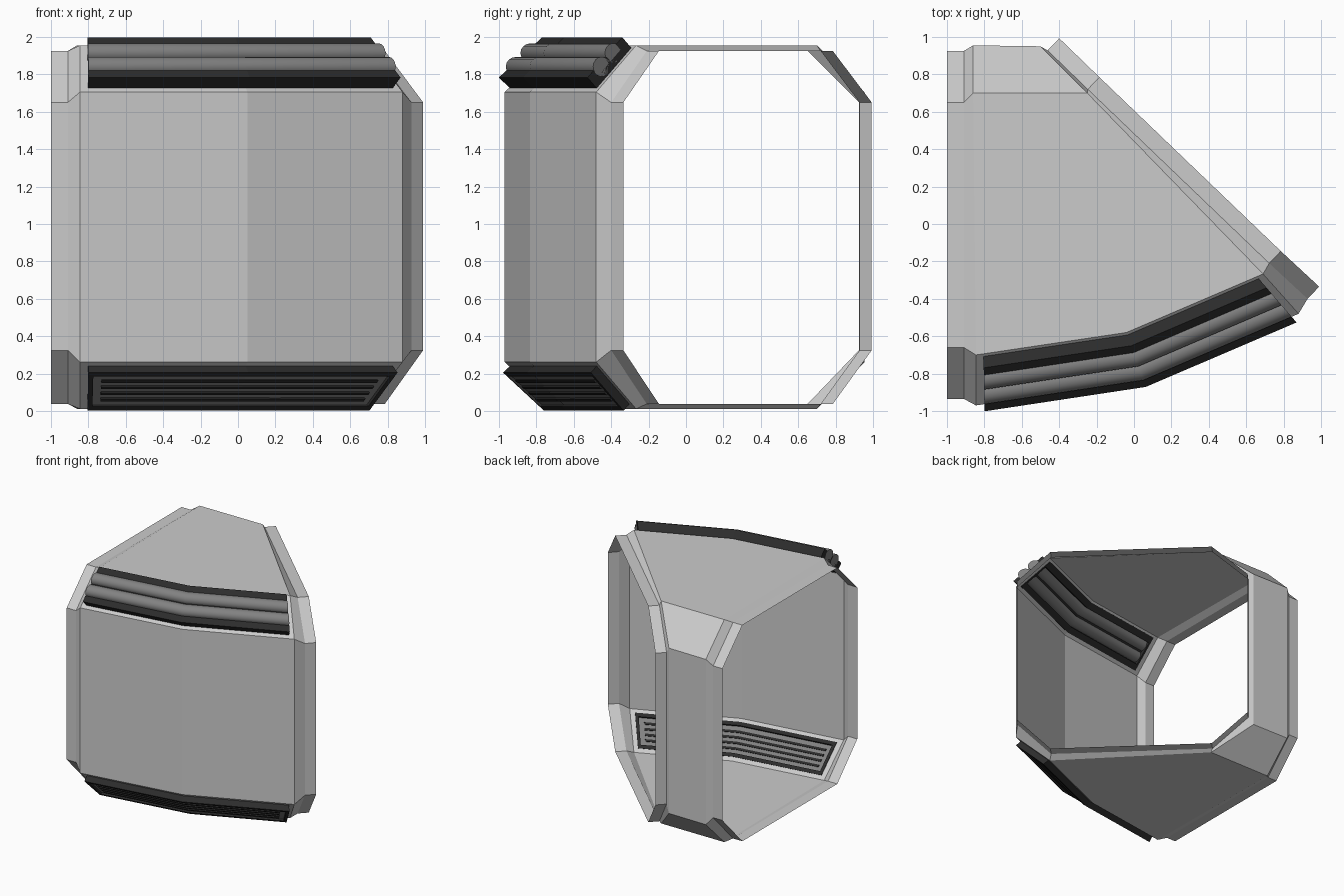
import bpy, bmesh, math
from mathutils import Vector

if "Cube" in bpy.data.objects:
    bpy.data.objects.remove(bpy.data.objects["Cube"])

R = math.sqrt(0.5)
Z_LOW, Z_HIGH = 0.262, 1.705          # wall bottom / top of the main section
CH = 0.25                             # chamfer size
SL = CH / R                           # chamfer slope length

# Plan of the bent front wall and of the matching ceiling edge
WALL = [Vector(p) for p in ((-0.845, -0.97), (0.05, -0.835), (0.88, -0.48))]
CEIL = [Vector(p) for p in ((-0.845, -0.70), (-0.04, -0.58), (0.69, -0.267))]


def material(name, v):
    m = bpy.data.materials.new(name)
    m.diffuse_color = (v, v, v, 1)
    m.use_nodes = True
    m.node_tree.nodes["Principled BSDF"].inputs["Base Color"].default_value = m.diffuse_color
    return m


DARK = material("dark_trim", 0.025)
PIPE = material("pipe_grey", 0.22)


def finish(name, bm, mat=None, smooth=False):
    bmesh.ops.remove_doubles(bm, verts=bm.verts, dist=0.0005)
    bmesh.ops.recalc_face_normals(bm, faces=bm.faces)
    me = bpy.data.meshes.new(name)
    bm.to_mesh(me)
    bm.free()
    ob = bpy.data.objects.new(name, me)
    bpy.context.collection.objects.link(ob)
    if mat:
        me.materials.append(mat)
    if smooth:
        bpy.context.view_layer.objects.active = ob
        ob.select_set(True)
        bpy.ops.object.shade_smooth_by_angle(angle=math.radians(40))
        ob.select_set(False)
    return ob


def face(bm, pts):
    bm.faces.new([bm.verts.new(p) for p in pts])


def chamfer_pt(u, s, n, top):
    """Point on the front chamfer: u 0..2 along, s up/down the slope, n outward."""
    o = R * (n - s)
    i = 0 if u <= 1 else 1
    k = -o / CH
    a, b = (WALL[j].lerp(CEIL[j], k) for j in (i, i + 1))
    p = a.lerp(b, u - i)
    z = Z_HIGH + R * (s + n) if top else Z_LOW - R * (s + n)
    return Vector((p.x, p.y, z))


def sweep(bm, profile, us, top):
    """Closed bar running along the chamfer with capped ends."""
    rings = [[chamfer_pt(u, s, n, top) for s, n in profile] for u in us]
    for a, b in zip(rings, rings[1:]):
        for i in range(len(profile)):
            j = (i + 1) % len(profile)
            face(bm, (a[i], a[j], b[j], b[i]))
    face(bm, rings[0])
    face(bm, rings[-1])


def rect(s0, s1, n0, n1):
    return [(s0, n0), (s1, n0), (s1, n1), (s0, n1)]


# Octagonal rings: front wall, front ceiling, back ceiling, back wall plan points
def ring(plan, zs):
    z0, z1, z2, z3 = zs
    fw, fc, bc, bw = (Vector(p) for p in plan)
    order = ((fw, z1), (fw, z2), (fc, z3), (bc, z3), (bw, z2), (bw, z1), (bc, z0), (fc, z0))
    return [Vector((p.x, p.y, z)) for p, z in order]


Z_RIM = (0.038, 0.325, 1.65, 1.925)
Z_MAIN = (Z_LOW - CH, Z_LOW, Z_HIGH, Z_HIGH + CH)
rim_left = [(-0.935), (-0.66), 0.65, 0.925]
end_right = [(0.99, -0.335), (0.785, -0.145), (-0.185, 0.785), (-0.40, 0.993)]
ring_l0 = ring([(-1.0, y) for y in rim_left], Z_RIM)
ring_l1 = ring([(-0.91, y) for y in rim_left], Z_RIM)
ring_a = ring([WALL[0], CEIL[0], (-0.86, 0.70), (-0.86, 0.955)], Z_MAIN)
ring_b = ring([WALL[2], CEIL[2], (-0.25, 0.70), (-0.50, 0.95)], Z_MAIN)
ring_r1 = ring([(x - 0.062, y - 0.065) for x, y in end_right], Z_RIM)
ring_r0 = ring(end_right, Z_RIM)

# Corridor shell
bm = bmesh.new()
for a, b in ((ring_l0, ring_l1), (ring_l1, ring_a), (ring_b, ring_r1), (ring_r1, ring_r0)):
    for i in range(8):
        j = (i + 1) % 8
        face(bm, (a[i], a[j], b[j], b[i]))
for i in (3, 4, 5):                                    # back wall and its chamfers
    face(bm, (ring_a[i], ring_a[i + 1], ring_b[i + 1], ring_b[i]))
for w0, w1 in zip(WALL, WALL[1:]):                     # bent front wall
    face(bm, [(w0.x, w0.y, Z_LOW), (w1.x, w1.y, Z_LOW), (w1.x, w1.y, Z_HIGH), (w0.x, w0.y, Z_HIGH)])
for f, b, z in ((2, 3, Z_MAIN[3]), (7, 6, Z_MAIN[0])):  # ceiling and floor
    face(bm, (ring_a[f], (CEIL[1].x, CEIL[1].y, z), ring_b[f], ring_b[b], ring_a[b]))
U0, U1 = 0.05, 1.955
for top in (True, False):                              # front chamfers with a window
    us, ss = (0, U0, 1, U1, 2), (0, 0.035, 0.315, SL)
    for i in range(4):
        for k in range(3):
            if k == 1 and i in (1, 2):
                continue
            face(bm, [chamfer_pt(u, s, 0, top) for u, s in
                      ((us[i], ss[k]), (us[i + 1], ss[k]), (us[i + 1], ss[k + 1]), (us[i], ss[k + 1]))])
finish("corridor_shell", bm)

# Upper pipe rack: rails, end plates and middle strip
bm = bmesh.new()
span = (U0, 1, U1)
sweep(bm, rect(0.03, 0.082, -0.004, 0.08), span, True)
sweep(bm, rect(0.28, 0.335, -0.004, 0.08), span, True)
sweep(bm, rect(0.177, 0.193, 0.03, 0.075), span, True)
for u in ((U0, U0 + 0.02), (U1 - 0.02, U1)):
    sweep(bm, rect(0.08, 0.282, -0.004, 0.04), u, True)
finish("upper_rails", bm, DARK)

# Upper pipes
for n, s in enumerate((0.133, 0.236)):
    bm = bmesh.new()
    circle = [(s + 0.052 * math.cos(a), 0.06 + 0.052 * math.sin(a))
              for a in (math.tau * i / 16 for i in range(16))]
    sweep(bm, circle, span, True)
    finish("upper_pipe_%d" % (n + 1), bm, PIPE, True)

# Lower vent: frame and slats
bm = bmesh.new()
sweep(bm, rect(0.03, 0.06, -0.004, 0.05), span, False)
sweep(bm, rect(0.288, 0.318, -0.004, 0.05), span, False)
for u in ((U0, U0 + 0.03), (U1 - 0.03, U1)):
    sweep(bm, rect(0.06, 0.288, -0.004, 0.05), u, False)
for i in range(4):
    s = 0.105 + 0.046 * i
    sweep(bm, rect(s - 0.009, s + 0.009, 0.012, 0.045), (0.13, 1, 1.875), False)
finish("lower_vent_frame", bm, DARK)

# Lower vent: back plate
bm = bmesh.new()
sweep(bm, rect(0.055, 0.29, 0.02, 0.036), (U0 + 0.02, 1, U1 - 0.02), False)
finish("lower_vent_plate", bm, PIPE)
